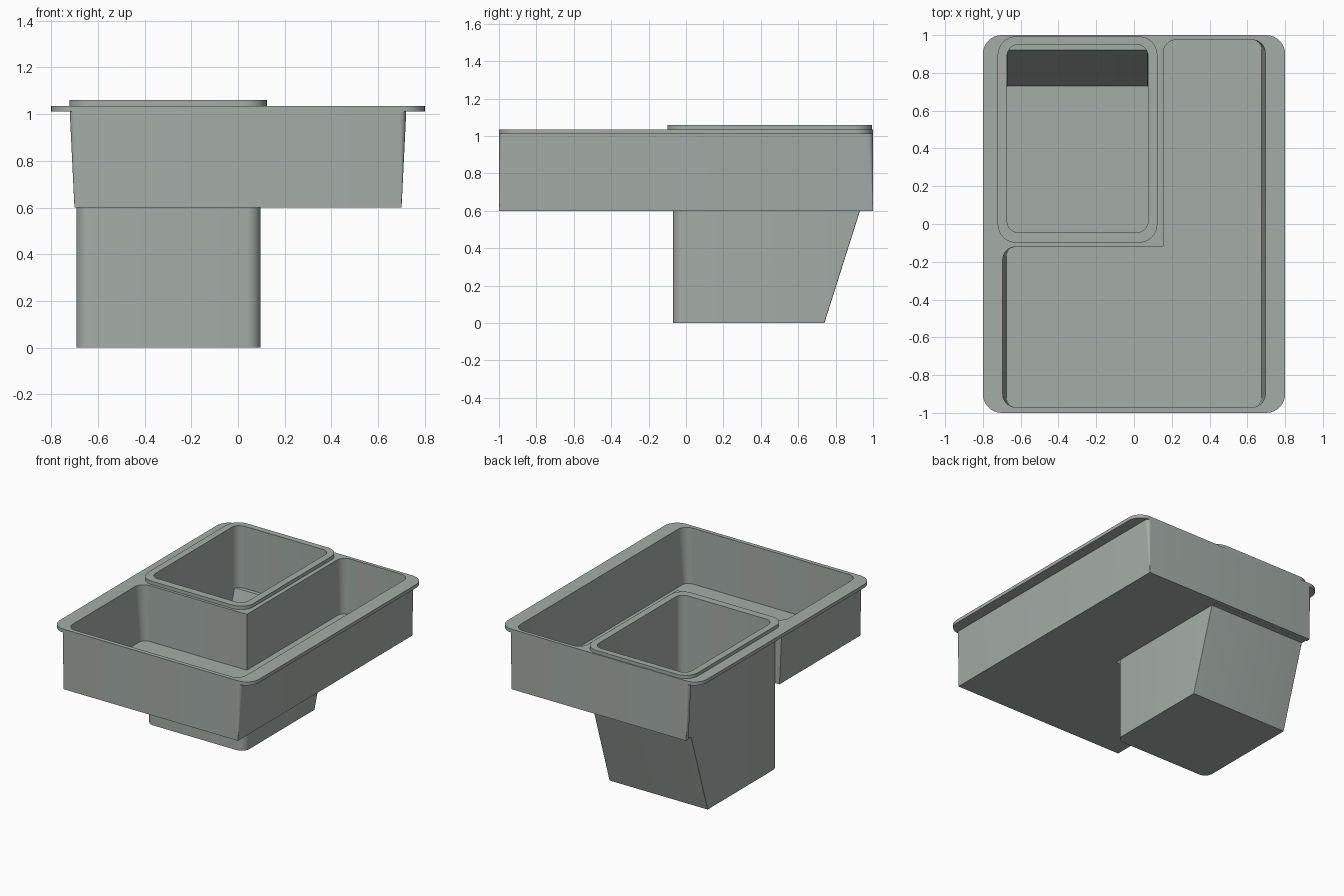
import bpy, bmesh, math
from mathutils import Vector

if "Cube" in bpy.data.objects:
    bpy.data.objects.remove(bpy.data.objects["Cube"])


def rounded(corners, n=8):
    """Right-angled outline from (x, y, radius) corners; radius 0 stays sharp."""
    out = []
    for i, (x, y, r) in enumerate(corners):
        p = Vector((x, y))
        if r == 0:
            out.append(p)
            continue
        d1 = (Vector(corners[i - 1][:2]) - p).normalized()
        d2 = (Vector(corners[(i + 1) % len(corners)][:2]) - p).normalized()
        c = p + r * (d1 + d2)
        for k in range(n + 1):
            t = math.pi / 2 * k / n
            out.append(c - r * (d2 * math.cos(t) + d1 * math.sin(t)))
    return out


def rect(x0, x1, y0, y1, front_r, back_r):
    return rounded([(x0, y0, front_r), (x1, y0, front_r),
                    (x1, y1, back_r), (x0, y1, back_r)])


def loft(name, sections):
    """Closed solid through a list of (outline, z) sections."""
    bm = bmesh.new()
    rings = [[bm.verts.new((p.x, p.y, z)) for p in pts] for pts, z in sections]
    for a, b in zip(rings, rings[1:]):
        for i in range(len(a)):
            j = (i + 1) % len(a)
            bm.faces.new((a[i], a[j], b[j], b[i]))
    bm.faces.new(rings[0][::-1])
    bm.faces.new(rings[-1])
    bmesh.ops.recalc_face_normals(bm, faces=bm.faces[:])
    me = bpy.data.meshes.new(name)
    bm.to_mesh(me)
    bm.free()
    me.materials.append(grey_green)
    ob = bpy.data.objects.new(name, me)
    bpy.context.collection.objects.link(ob)
    return ob


def activate(ob):
    bpy.ops.object.select_all(action='DESELECT')
    ob.select_set(True)
    bpy.context.view_layer.objects.active = ob


def cut(ob, cutters):
    activate(ob)
    for c in cutters:
        m = ob.modifiers.new("cut", 'BOOLEAN')
        m.operation = 'DIFFERENCE'
        m.solver = 'EXACT'
        m.object = c
        bpy.ops.object.modifier_apply(modifier=m.name)


def basin_outline(half, r):
    return rounded([(-half, -0.97, r), (half, -0.97, r), (half, 0.975, r),
                    (0.155, 0.975, r), (0.155, -0.12, 0), (-half, -0.12, r)])


# Dark greenish grey plastic
grey_green = bpy.data.materials.new("grey_green")
grey_green.diffuse_color = (0.375, 0.42, 0.395, 1)
grey_green.use_nodes = True
grey_green.node_tree.nodes["Principled BSDF"].inputs["Base Color"].default_value = grey_green.diffuse_color

# Tray body with tapered sides, and the flat rim around its top
tray_body = loft("tray_body", [(rect(-0.70, 0.70, -1, 1, 0.002, 0.002), 0.60),
                               (rect(-0.72, 0.72, -1, 1, 0.03, 0.03), 1.01)])
tray_rim = loft("tray_rim", [(rect(-0.8, 0.8, -1, 1, 0.1, 0.1), 1.01),
                             (rect(-0.8, 0.8, -1, 1, 0.1, 0.1), 1.035)])

# Cutters: L-shaped basin, side pocket for the bin, opening above the bin
basin_cut = loft("basin_cutter", [(basin_outline(0.675, 0.05), 0.63),
                                  (basin_outline(0.695, 0.07), 1.035),
                                  (basin_outline(0.695, 0.07), 1.2)])
pocket = rect(-1.0, 0.098, -0.071, 0.971, 0.0, 0.0)
pocket_cut = loft("pocket_cutter", [(pocket, 0.5), (pocket, 1.1)])
opening = rect(-0.68, 0.085, -0.055, 0.96, 0.06, 0.06)
opening_cut = loft("opening_cutter", [(opening, 0.9), (opening, 1.2)])

cut(tray_body, [basin_cut, pocket_cut])
cut(tray_rim, [basin_cut, opening_cut])
for c in (basin_cut, pocket_cut, opening_cut):
    bpy.data.objects.remove(c)


# Deep bin with sloped back: outside upwards, over the lip, inside downwards
def outer(y1):
    return rect(-0.692, 0.097, -0.07, y1, 0.06, 0.004)


def inner(y1, back_r=0.004):
    return rect(-0.672, 0.074, -0.045, y1, 0.06, back_r)


lip = rect(-0.722, 0.124, -0.10, 0.994, 0.1, 0.1)
deep_bin = loft("deep_bin", [
    (outer(0.74), 0.0), (outer(0.93), 0.6), (outer(0.97), 0.6),
    (outer(0.97), 1.035), (lip, 1.035), (lip, 1.06),
    (inner(0.95, 0.06), 1.06), (inner(0.95, 0.06), 0.61),
    (inner(0.92), 0.61), (inner(0.73), 0.02)])

for ob in (tray_body, tray_rim, deep_bin):
    activate(ob)
    bpy.ops.object.shade_smooth_by_angle(angle=math.radians(30))
